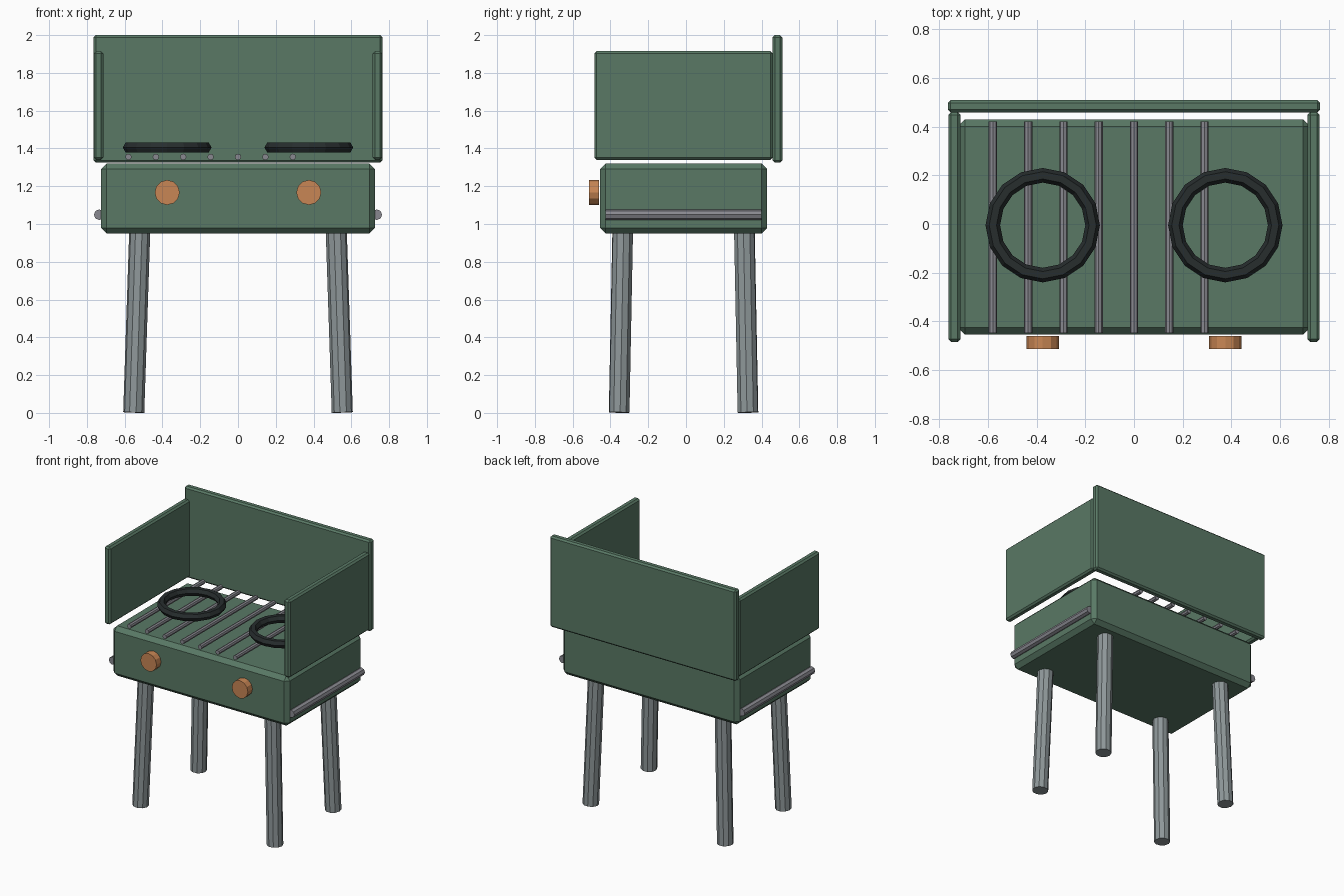
import bpy
from mathutils import Vector

cube = bpy.data.objects.get("Cube")
if cube:
    bpy.data.objects.remove(cube, do_unlink=True)


def material(name, r, g, b, rough=0.6):
    m = bpy.data.materials.new(name)
    m.use_nodes = True
    m.diffuse_color = (r, g, b, 1)
    node = m.node_tree.nodes["Principled BSDF"]
    node.inputs["Base Color"].default_value = (r, g, b, 1)
    node.inputs["Roughness"].default_value = rough
    return m


GREEN = material("green enamel", 0.10, 0.19, 0.13)
STEEL = material("leg steel", 0.27, 0.31, 0.32)
GREY = material("rod grey", 0.25, 0.25, 0.28)
BLACK = material("burner black", 0.02, 0.026, 0.027)
COPPER = material("copper", 0.58, 0.24, 0.09)


def finish(name, mat):
    ob = bpy.context.object
    ob.name = name
    ob.data.materials.append(mat)
    return ob


def box(name, low, high, bevel, mat):
    """Chamfered box between two corners."""
    low, high = Vector(low), Vector(high)
    bpy.ops.mesh.primitive_cube_add(size=1, location=(low + high) / 2)
    ob = finish(name, mat)
    ob.scale = high - low
    bpy.ops.object.transform_apply(location=False, rotation=False, scale=True)
    mod = ob.modifiers.new("chamfer", "BEVEL")
    mod.width = bevel
    mod.segments = 1
    return ob


def rod(name, start, end, radius, sides, mat):
    """Straight cylinder between two points."""
    start, end = Vector(start), Vector(end)
    axis = end - start
    bpy.ops.mesh.primitive_cylinder_add(
        vertices=sides, radius=radius, depth=axis.length, location=(start + end) / 2,
        rotation=axis.to_track_quat("Z", "Y").to_euler())
    return finish(name, mat)


MID = -0.013  # depth centre of the stove body

# Body and wind shield
box("body", (-0.725, -0.455, 0.95), (0.725, 0.43, 1.32), 0.03, GREEN)
box("back_shield", (-0.765, 0.458, 1.325), (0.765, 0.51, 2.0), 0.012, GREEN)

for side, s in (("left", 1), ("right", -1)):
    xs = sorted((s * 0.713, s * 0.763))
    box(side + "_shield", (xs[0], -0.485, 1.34), (xs[1], 0.46, 1.915), 0.012, GREEN)
    # Rail along the side of the body
    rod(side + "_rail", (s * 0.735, MID - 0.413, 1.049), (s * 0.735, MID + 0.413, 1.049),
        0.028, 8, GREY)
    # Control knob
    rod(side + "_knob", (s * 0.375, -0.46, 1.167), (s * 0.375, -0.514, 1.167),
        0.066, 12, COPPER)
    # Burner ring
    bpy.ops.mesh.primitive_torus_add(
        major_segments=16, minor_segments=6, major_radius=0.205, minor_radius=0.03,
        location=(s * 0.375, -0.005, 1.405))
    finish(side + "_burner_ring", BLACK)
    # Splayed legs
    for end, t in (("front", -1), ("back", 1)):
        rod(f"{end}_{side}_leg", (s * 0.552, MID + t * 0.341, 0.002),
            (s * 0.52, MID + t * 0.322, 0.97), 0.056, 10, STEEL)

# Grate bars
for i in range(7):
    x = 0.145 * (i - 4)
    rod(f"grate_bar_{i + 1}", (x, MID - 0.435, 1.355), (x, MID + 0.435, 1.355), 0.017, 8, GREY)
